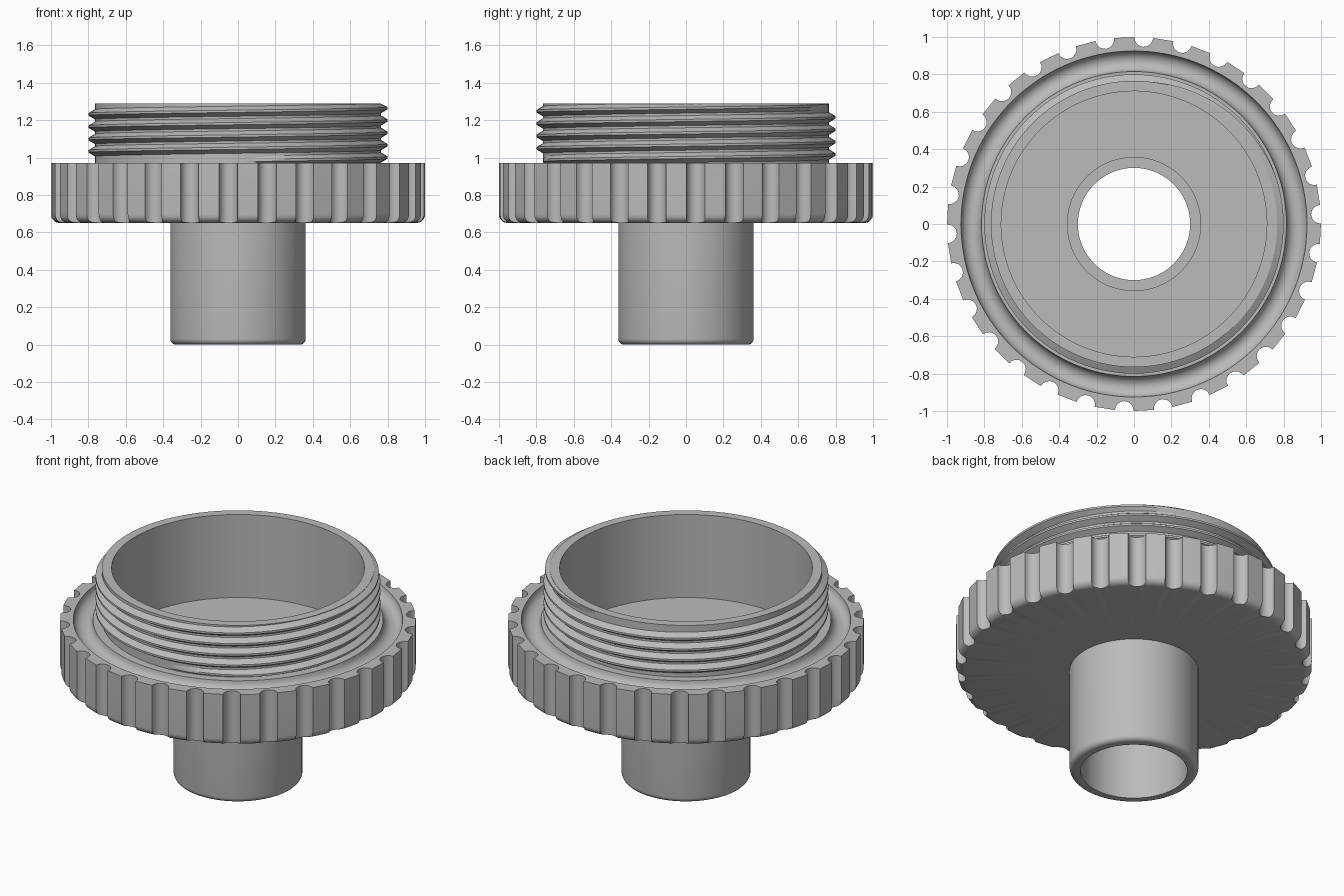
import bpy
import math
from math import sin, cos, pi, radians

cube = bpy.data.objects.get("Cube")
if cube:
    bpy.data.objects.remove(cube, do_unlink=True)

# Single grey material
grey = bpy.data.materials.new("light_grey")
grey.use_nodes = True
colour = (0.5, 0.5, 0.5, 1)
grey.diffuse_color = colour
grey.node_tree.nodes["Principled BSDF"].inputs["Base Color"].default_value = colour

NOTCHES = 30
NOTCH_R = 0.05
RIM = 0.9985
PHASE = radians(3)


def arc(cx, cz, r, a0, a1, n):
    """Points on an arc in the profile plane, angles in degrees."""
    step = (a1 - a0) / n
    return [(cx + r * cos(radians(a0 + i * step)), cz + r * sin(radians(a0 + i * step)))
            for i in range(n + 1)]


def skin(name, rows, closed):
    """Skin quads over rows of points; each row is one cross-section."""
    n = len(rows[0])
    verts = [p for row in rows for p in row]
    faces = []
    for j in range(len(rows) if closed else len(rows) - 1):
        k = (j + 1) % len(rows)
        for i in range(n - 1):
            faces.append((j * n + i, k * n + i, k * n + i + 1, j * n + i + 1))
    mesh = bpy.data.meshes.new(name)
    mesh.from_pydata(verts, [], faces)
    mesh.materials.append(grey)
    obj = bpy.data.objects.new(name, mesh)
    bpy.context.collection.objects.link(obj)
    bpy.ops.object.select_all(action="DESELECT")
    obj.select_set(True)
    bpy.context.view_layer.objects.active = obj
    bpy.ops.object.shade_smooth_by_angle(angle=radians(30))
    return obj


# Grip outline: (angle, radius) pairs, round notches joined by flat lands
pitch = 2 * pi / NOTCHES
tooth = [(RIM - NOTCH_R * cos(t), NOTCH_R * sin(t))
         for t in (pi * i / 8 - pi / 2 for i in range(9))]
x0, y0 = tooth[-1]
nx, ny = tooth[0]
x1, y1 = nx * cos(pitch) - ny * sin(pitch), nx * sin(pitch) + ny * cos(pitch)
tooth += [(x0 + (x1 - x0) * f, y0 + (y1 - y0) * f) for f in (1 / 3, 2 / 3)]
outline = [(PHASE + k * pitch + math.atan2(y, x), math.hypot(x, y))
           for k in range(NOTCHES) for x, y in tooth]


def lathe(name, profile):
    """Revolve a profile, limited everywhere by the notched outline."""
    rows = [[(min(r, limit) * cos(a), min(r, limit) * sin(a), z) for r, z in profile]
            for a, limit in outline]
    return skin(name, rows, True)


# Outlet tube: bore, rounded foot and outer wall
lathe("outlet_tube",
      [(0.356, 0.765), (0.30, 0.765), (0.30, 0)]
      + arc(0.332, 0.03, 0.03, -90, 0, 5) + [(0.362, 0.65)])

# Grip ring: underside, rounded lower edge, notched rim, concave top groove
lathe("grip_ring",
      [(0.362, 0.65)] + arc(0.955, 0.695, 0.045, -90, 0, 5)
      + [(1.0, 0.97)] + arc(0.87, 0.97, 0.055, 0, -180, 10) + [(0.765, 0.97)])

# Cup: neck wall, rim, inside wall and floor
lathe("cup_neck",
      [(0.765, 0.97), (0.765, 1.29), (0.71, 1.29), (0.71, 0.775),
       (0.356, 0.775), (0.356, 0.765)])

# Screw thread: trapezoid ridge on a right-handed helix, fading at both ends
ROOT, CREST, LEAD = 0.762, 0.80, 0.066
START, END, STEPS = -0.25, 4.25, 96
section = [(0, -0.029), (1, -0.006), (1, 0.006), (0, 0.029)]
rows = []
for s in range(int((END - START) * STEPS) + 1):
    turn = START + s / STEPS
    fade = max(0, min(1, (turn - START) / 0.12, (END - turn) / 0.2))
    a = turn * 2 * pi
    row = []
    for out, dz in section:
        r = ROOT + out * fade * (CREST - ROOT)
        z = min(1.289, max(0.971, 1.0 + turn * LEAD + dz))
        row.append((r * cos(a), r * sin(a), z))
    rows.append(row)
skin("screw_thread", rows, False)
